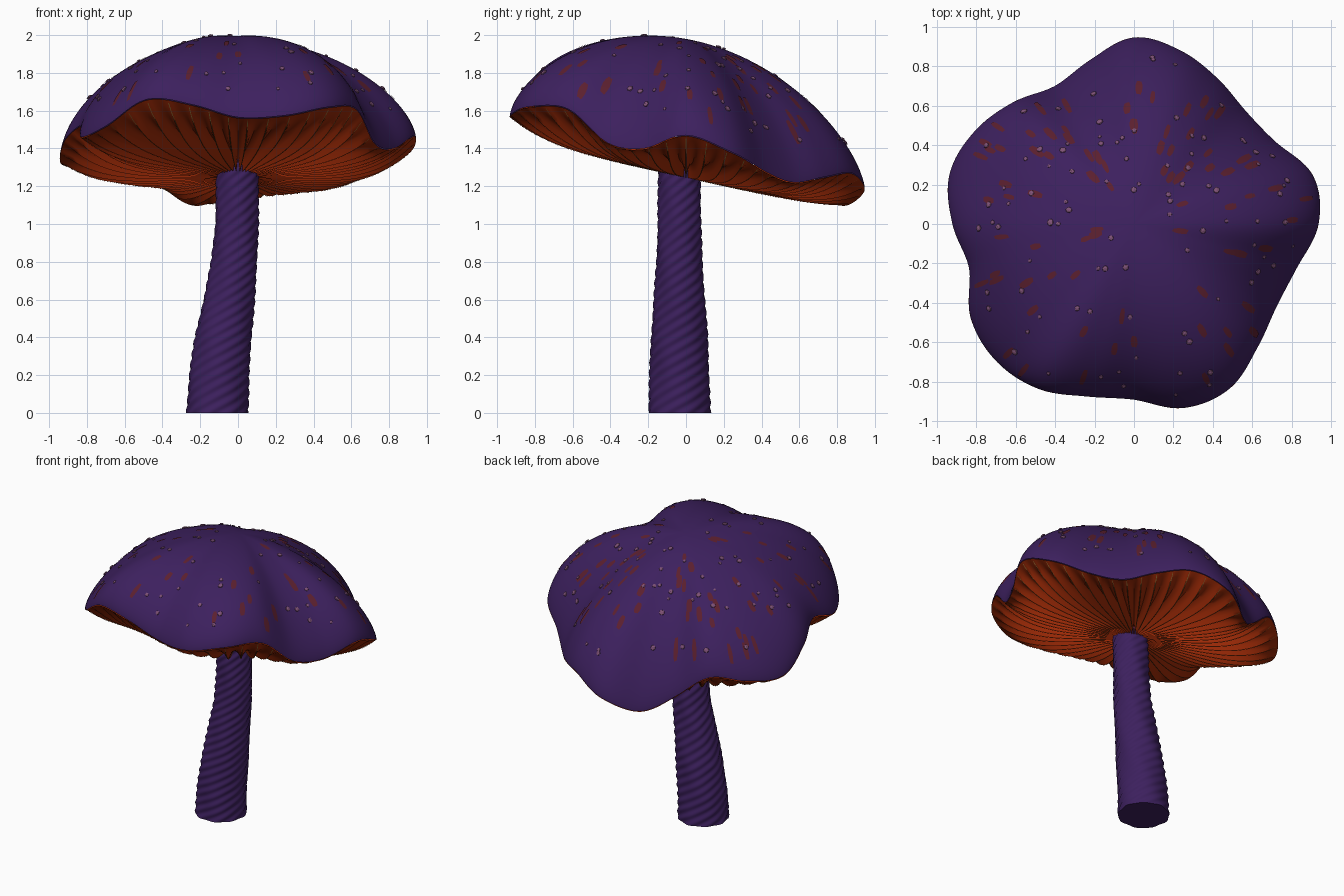
import bpy, bmesh, math, random
from mathutils import Vector, Matrix

if "Cube" in bpy.data.objects:
    bpy.data.objects.remove(bpy.data.objects["Cube"])

random.seed(7)
TAU = 2 * math.pi


def material(name, col):
    m = bpy.data.materials.new(name)
    m.diffuse_color = (*col, 1)
    m.use_nodes = True
    m.node_tree.nodes["Principled BSDF"].inputs["Base Color"].default_value = m.diffuse_color
    return m


PURPLE = material("deep_purple", (0.046, 0.0145, 0.112))
RUST = material("rust_orange", (0.34, 0.023, 0.002))
EDGE = material("dull_gold", (0.30, 0.17, 0.04))
STREAK = material("dark_red", (0.105, 0.014, 0.028))
WART = material("dusty_mauve", (0.21, 0.085, 0.18))

# Rim radius and rim height every 15 degrees, counted from +x towards +y
RIM_R = [.935, .94, .83, .805, .85, .91, .945, .86, .806, .87, .935, .968,
         .92, .865, .955, .985, .965, .905, .89, .965, .965, .885, .835, .855]
RIM_Z = [1.47, 1.38, 1.28, 1.22, 1.25, 1.27, 1.18, 1.10, 1.20, 1.36, 1.33, 1.32,
         1.44, 1.52, 1.46, 1.52, 1.66, 1.63, 1.565, 1.575, 1.62, 1.61, 1.43, 1.40]


def wave(tab, a):
    """Smooth periodic interpolation of a table round the rim."""
    f = (a % TAU) / TAU * len(tab)
    i, u = int(f), f - int(f)
    p, q, r, s = (tab[(i + k) % len(tab)] for k in (-1, 0, 1, 2))
    return q + .5 * u * (r - p + u * (2 * p - 5 * q + 4 * r - s + u * (3 * (q - r) + s - p)))


def cap_point(a, t):
    """Point on top of the tilted, wavy dome; t runs 0 (centre) to 1 (rim)."""
    R, zr = wave(RIM_R, a), wave(RIM_Z, a)
    y = R * t * math.sin(a)
    fold = zr - (1.39 - .18 * R * math.sin(a))
    z = 1.98 - .18 * y - .59 * (1 - max(0, 1 - t * t) ** .68) + fold * t ** 2.5
    return Vector((R * t * math.cos(a), y, z))


GILLS = 54


def gill_point(a, t):
    """Point on the pleated underside: vaults between sharp hanging ridges."""
    R, zr = wave(RIM_R, a), wave(RIM_Z, a)
    y = R * t * math.sin(a)
    z = 1.25 - .22 * y + (zr - 1.25 + .22 * R * math.sin(a)) * t ** 5
    z += .07 * abs(math.sin(GILLS * a / 2)) * (1 - t ** 6)
    return Vector((R * t * math.cos(a), y, z - .004))


def finish(name, bm, mats, angle=None):
    me = bpy.data.meshes.new(name)
    bm.to_mesh(me)
    bm.free()
    for m in mats:
        me.materials.append(m)
    ob = bpy.data.objects.new(name, me)
    bpy.context.collection.objects.link(ob)
    if angle:
        bpy.ops.object.select_all(action='DESELECT')
        ob.select_set(True)
        bpy.context.view_layer.objects.active = ob
        bpy.ops.object.shade_smooth_by_angle(angle=math.radians(angle))
    return ob


def skin(bm, rings):
    """Join successive closed rings of vertices with quads."""
    n = len(rings[0])
    for A, B in zip(rings, rings[1:]):
        for j in range(n):
            k = (j + 1) % n
            bm.faces.new((A[j], A[k], B[k], B[j]))


def ring(bm, func, n, t):
    return [bm.verts.new(func(TAU * j / n, t)) for j in range(n)]


# Cap dome
bm = bmesh.new()
rings = [ring(bm, cap_point, 144, math.sin(i / 32 * math.pi / 2)) for i in range(32, 0, -1)]
skin(bm, rings)
top = bm.verts.new(cap_point(0, 0))
for j in range(144):
    bm.faces.new((rings[-1][j], rings[-1][(j + 1) % 144], top))
finish("cap", bm, [PURPLE], 60)

# Gills under the cap
bm = bmesh.new()
n = GILLS * 6
rings = [ring(bm, gill_point, n, .09 + .91 * i / 26) for i in range(27)]
skin(bm, rings)
finish("gills", bm, [RUST], 45)

# Thin gold line along every gill ridge
bm = bmesh.new()
for g in range(GILLS):
    a = TAU * g / GILLS
    side = Vector((-math.sin(a), math.cos(a), 0)) * .0022
    row = []
    for i in range(20):
        p = gill_point(a, .2 + .79 * i / 19) - Vector((0, 0, .002))
        row.append((bm.verts.new(p - side), bm.verts.new(p + side)))
    for A, B in zip(row, row[1:]):
        bm.faces.new((A[0], A[1], B[1], B[0]))
finish("gill_edges", bm, [EDGE], 60)

# Stem: bent, tapered, with spiral scales
PATH = [(0, -.11, .16), (.2, -.1, .154), (.4, -.078, .146), (.6, -.047, .131),
        (.8, -.02, .117), (1.0, -.006, .11), (1.42, 0, .106)]


def stem_point(a, z):
    for (z0, x0, r0), (z1, x1, r1) in zip(PATH, PATH[1:]):
        if z <= z1:
            break
    u = (z - z0) / (z1 - z0)
    x, r = x0 + u * (x1 - x0), r0 + u * (r1 - r0)
    s = math.sin(9 * a - TAU * z / .06) + .5 * math.sin(5 * a + 14 * z)
    r += .004 * s + .003
    return Vector((x + r * math.cos(a), -.035 + r * math.sin(a), z))


bm = bmesh.new()
rings = [ring(bm, stem_point, 72, 1.42 * i / 140) for i in range(141)]
skin(bm, rings)
bm.faces.new(rings[0][::-1])
finish("stem", bm, [PURPLE], 60)


def cap_frame(a, t):
    """Position, outward-downhill direction, sideways direction and normal."""
    p = cap_point(a, t)
    down = (cap_point(a, t + .01) - p).normalized()
    side = cap_point(a + .01, t) - p
    nor = down.cross(side).normalized()
    return p, down, nor.cross(down), nor


# Dark red streaks: thin patches lying on the dome
bm = bmesh.new()
for _ in range(80):
    a0, t0 = random.uniform(0, TAU), math.sqrt(random.uniform(.03, .9))
    long, wide = random.uniform(.025, .04), random.uniform(.012, .019)
    R = wave(RIM_R, a0)
    grid = []
    for i in range(5):
        u = i / 2 - 1
        w = wide * (1 - .4 * u * u)
        row = []
        for v in (-1, 0, 1):
            a, t = a0 + v * w / (R * t0), min(t0 + u * long / R, .985)
            p, _d, _s, nor = cap_frame(a, t)
            row.append(bm.verts.new(p + nor * .003))
        grid.append(row)
    for A, B in zip(grid, grid[1:]):
        for k in (0, 1):
            bm.faces.new((A[k], B[k], B[k + 1], A[k + 1]))
finish("cap_streaks", bm, [STREAK], 60)

# Small flattened warts
bm = bmesh.new()
for _ in range(95):
    p, d, s, nor = cap_frame(random.uniform(0, TAU), math.sqrt(random.uniform(.02, .88)))
    r = random.uniform(.011, .02)
    m = Matrix((d * r, s * r * random.uniform(.8, 1.1), nor * r * .4)).transposed().to_4x4()
    m.translation = p + nor * .004
    bmesh.ops.create_icosphere(bm, subdivisions=1, radius=1, matrix=m)
finish("cap_warts", bm, [WART])
